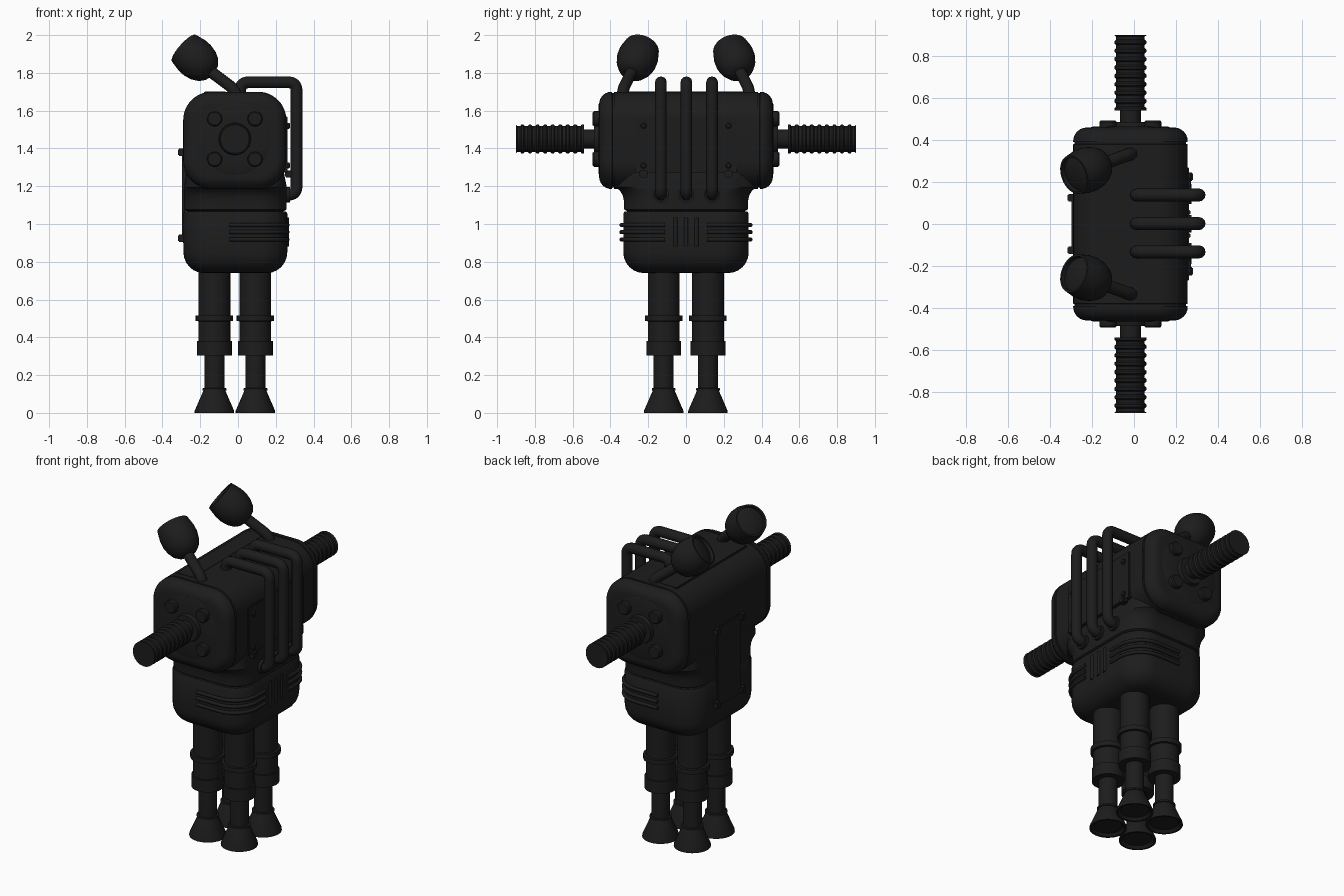
import bpy, bmesh, math
from mathutils import Vector, Matrix

if "Cube" in bpy.data.objects:
    bpy.data.objects.remove(bpy.data.objects["Cube"])

DARK = bpy.data.materials.new("dark_metal")
DARK.diffuse_color = (0.012, 0.012, 0.012, 1)
DARK.use_nodes = True
DARK.node_tree.nodes["Principled BSDF"].inputs["Base Color"].default_value = DARK.diffuse_color
CX = -0.017          # body centre line in x
ARM_Z = 1.45


def finish(name, bm, angle=35):
    bmesh.ops.recalc_face_normals(bm, faces=bm.faces)
    me = bpy.data.meshes.new(name)
    bm.to_mesh(me)
    bm.free()
    me.shade_smooth()
    me.set_sharp_from_angle(angle=math.radians(angle))
    me.materials.append(DARK)
    ob = bpy.data.objects.new(name, me)
    bpy.context.collection.objects.link(ob)
    return ob


def skin(bm, rings):
    n = len(rings[0])
    for a, b in zip(rings, rings[1:]):
        for i in range(n):
            j = (i + 1) % n
            bm.faces.new((a[i], a[j], b[j], b[i]))
    bm.faces.new(rings[0])
    bm.faces.new(rings[-1])


def loft(name, a, b, r, levels, M, n=10):
    """Rounded rectangle sections; levels are (change in a, change in b, height)."""
    bm = bmesh.new()
    rings = []
    for da, db, h in levels:
        rr = max(r + min(da, db), 0.02)
        ring = []
        for k, (sx, sy) in enumerate(((1, 1), (-1, 1), (-1, -1), (1, -1))):
            for i in range(n + 1):
                t = math.pi / 2 * (k + i / n)
                p = Vector((sx * (a + da - rr) + rr * math.cos(t),
                            sy * (b + db - rr) + rr * math.sin(t), h))
                ring.append(bm.verts.new(M @ p))
        rings.append(ring)
    skin(bm, rings)
    return finish(name, bm)


def lathe(name, profile, origin, axis=(0, 0, 1), n=32):
    """Revolve (radius, height) points about an axis."""
    q = Vector(axis).to_track_quat('Z', 'Y')
    bm = bmesh.new()
    rings = [[bm.verts.new(Vector(origin) + q @ Vector((
        r * math.cos(2 * math.pi * i / n), r * math.sin(2 * math.pi * i / n), h)))
        for i in range(n)] for r, h in profile]
    skin(bm, rings)
    return finish(name, bm)


def box(name, c, s, bev=0.005):
    bm = bmesh.new()
    bmesh.ops.create_cube(bm, size=1, matrix=Matrix.Translation(c) @ Matrix.Diagonal((*s, 1)))
    bmesh.ops.bevel(bm, geom=bm.edges[:], offset=bev, segments=2, affect='EDGES')
    return finish(name, bm)


def tube(name, pts, r, fillet, steps=8):
    """Round pipe along points with filleted corners."""
    pts = [Vector(p) for p in pts]
    path = [pts[0]]
    for p, c, q in zip(pts, pts[1:], pts[2:]):
        s, e = c + (p - c).normalized() * fillet, c + (q - c).normalized() * fillet
        for i in range(steps + 1):
            t = i / steps
            path.append(s * (1 - t) ** 2 + c * 2 * t * (1 - t) + e * t * t)
    path.append(pts[-1])
    cu = bpy.data.curves.new(name, 'CURVE')
    cu.dimensions = '3D'
    cu.bevel_depth = r
    cu.bevel_resolution = 4
    cu.use_fill_caps = True
    sp = cu.splines.new('POLY')
    sp.points.add(len(path) - 1)
    for pt, co in zip(sp.points, path):
        pt.co = (*co, 1)
    sp.use_smooth = True
    cu.materials.append(DARK)
    ob = bpy.data.objects.new(name, cu)
    bpy.context.collection.objects.link(ob)


def arc(rad, n=6):
    """Quarter-round edge: (inset, distance from the end)."""
    return [(-rad * (1 - math.sin(t)), rad * (1 - math.cos(t)))
            for t in (math.pi / 2 * i / n for i in range(n + 1))]


# Lower torso with rounded underside, belt seam and upper torso flaring into the barrel
M = Matrix.Translation((CX + 0.003, 0, 0))
loft("lower_torso", 0.275, 0.332, 0.15,
     [(d, d, 0.74 + h) for d, h in arc(0.11)] +
     [(0, 0, 1.055), (-0.006, -0.006, 1.065), (-0.02, -0.02, 1.066), (-0.02, -0.02, 1.08)], M)
loft("upper_torso", 0.272, 0.328, 0.15,
     [(-0.012, -0.012, 1.07), (0, 0, 1.078), (0, 0, 1.12), (0, 0.006, 1.15),
      (0, 0.022, 1.178), (0, 0.05, 1.195), (-0.02, 0.05, 1.3)], M)

# Horizontal barrel body with a groove near each end
edge = arc(0.065)
half = [(d, d, -0.46 + h) for d, h in edge] + [
    (0, 0, -0.392), (-0.007, -0.007, -0.39), (-0.007, -0.007, -0.382), (0, 0, -0.38)]
loft("barrel_body", 0.273, 0.2575, 0.15,
     half + [(a, b, -h) for a, b, h in reversed(half)],
     Matrix.Translation((CX, 0, 1.4425)) @ Matrix.Rotation(math.pi / 2, 4, 'X'), 12)

# Front door with clips
box("front_door", (-0.285, 0, 1.15), (0.024, 0.23, 0.5), 0.006)
for y in (-0.125, 0.125):
    for z in (0.925, 1.38):
        box("door_clip", (-0.295, y, z), (0.044, 0.037, 0.04))
# Raised strip along the top front edge
box("brow_strip", (-0.12, 0, 1.695), (0.12, 0.7, 0.015))

# Back panel, latches and bolts
box("back_panel", (0.252, 0, 1.42), (0.022, 0.54, 0.3), 0.004)
for y in (-0.225, 0.225):
    box("panel_latch", (0.265, y, 1.265), (0.034, 0.04, 0.035))
    for z in (1.31, 1.52):
        lathe("panel_bolt", [(0.016, 0), (0.016, 0.01), (0.01, 0.015)], (0.26, y, z), (1, 0, 0), 12)

# Three exhaust pipes over the back
for y in (-0.133, 0.002, 0.138):
    tube("exhaust_pipe", [(0.012, y, 1.66), (0.012, y, 1.75), (0.31, y, 1.75),
                          (0.31, y, 1.155), (0.22, y, 1.155)], 0.031, 0.045)
    lathe("pipe_collar", [(0.042, 0), (0.042, 0.025)], (0.25, y, 1.155), (1, 0, 0), 20)

# Vertical rear vent bars and wrap-around corner vents
for y in (-0.055, 0, 0.055):
    tube("rear_vent_bar", [(0.258, y, 0.88), (0.258, y, 1.035)], 0.012, 0)
for s in (-1, 1):
    for z in (0.918, 0.957, 0.995):
        tube("corner_vent", [(-0.045, s * 0.325, z), (-0.045, s * 0.345, z), (0.264, s * 0.345, z),
                             (0.264, s * 0.1, z), (0.24, s * 0.1, z)], 0.011, 0.0)
        bpy.context.collection.objects[-1].data.splines.clear()
        cu = bpy.context.collection.objects[-1].data
        path = [(-0.045, 0.342)] + [(0.11 + 0.152 * math.sin(t), 0.19 + 0.152 * math.cos(t))
                                    for t in (math.pi / 2 * i / 10 for i in range(11))] + [(0.262, 0.11)]
        sp = cu.splines.new('POLY')
        sp.points.add(len(path) - 1)
        for pt, (x, y) in zip(sp.points, path):
            pt.co = (x, s * y, z, 1)

for s in (-1, 1):
    # Shoulder disc with four pads
    lathe("shoulder_disc", [(0.19, 0), (0.19, 0.008), (0.18, 0.012), (0.085, 0.012),
                            (0.08, 0.035), (0.05, 0.035)], (CX, s * 0.452, ARM_Z), (0, s, 0), 40)
    for dx in (-0.107, 0.107):
        for dz in (-0.107, 0.107):
            lathe("shoulder_pad", [(0.04, 0), (0.04, 0.035), (0.034, 0.042)],
                  (CX + dx, s * 0.452, ARM_Z + dz), (0, s, 0), 20)
    # Arm with ribbed sleeve
    lathe("arm_neck", [(0.05, 0), (0.05, 0.14)], (CX, s * 0.43, ARM_Z), (0, s, 0))
    ribs = []
    for i in range(9):
        h = i * 0.04
        ribs += [(0.076, h), (0.076, h + 0.012), (0.068, h + 0.019), (0.068, h + 0.033)]
    lathe("arm_sleeve", ribs + [(0.076, 0.36)], (CX, s * 0.54, ARM_Z), (0, s, 0))

    # Eye cup on a bent stalk
    d = Vector((-0.72, -s * 0.27, 0.64)).normalized()
    face = Vector((-0.286, s * 0.235, 1.93))
    lathe("eye_cup", [(0.03, -0.205), (0.055, -0.197), (0.08, -0.175), (0.098, -0.14),
                      (0.107, -0.1), (0.107, -0.06), (0.095, 0), (0.085, 0),
                      (0.083, -0.02), (0.06, -0.012), (0.03, -0.006)], face, d)
    tube("eye_stalk", [(-0.005, s * 0.335, 1.64), (-0.015, s * 0.335, 1.71),
                       face - d * 0.17], 0.031, 0.04)

# Four legs with bands and flared feet
for x in (-0.125, 0.092):
    for y in (-0.118, 0.116):
        lathe("leg", [(0.08, 0.015), (0.095, 0), (0.105, 0), (0.104, 0.012), (0.058, 0.118),
                      (0.063, 0.119), (0.063, 0.13), (0.053, 0.132), (0.053, 0.305),
                      (0.092, 0.305), (0.092, 0.38), (0.084, 0.381), (0.084, 0.485),
                      (0.099, 0.486), (0.099, 0.515), (0.084, 0.516), (0.084, 0.78)], (x, y, 0))
